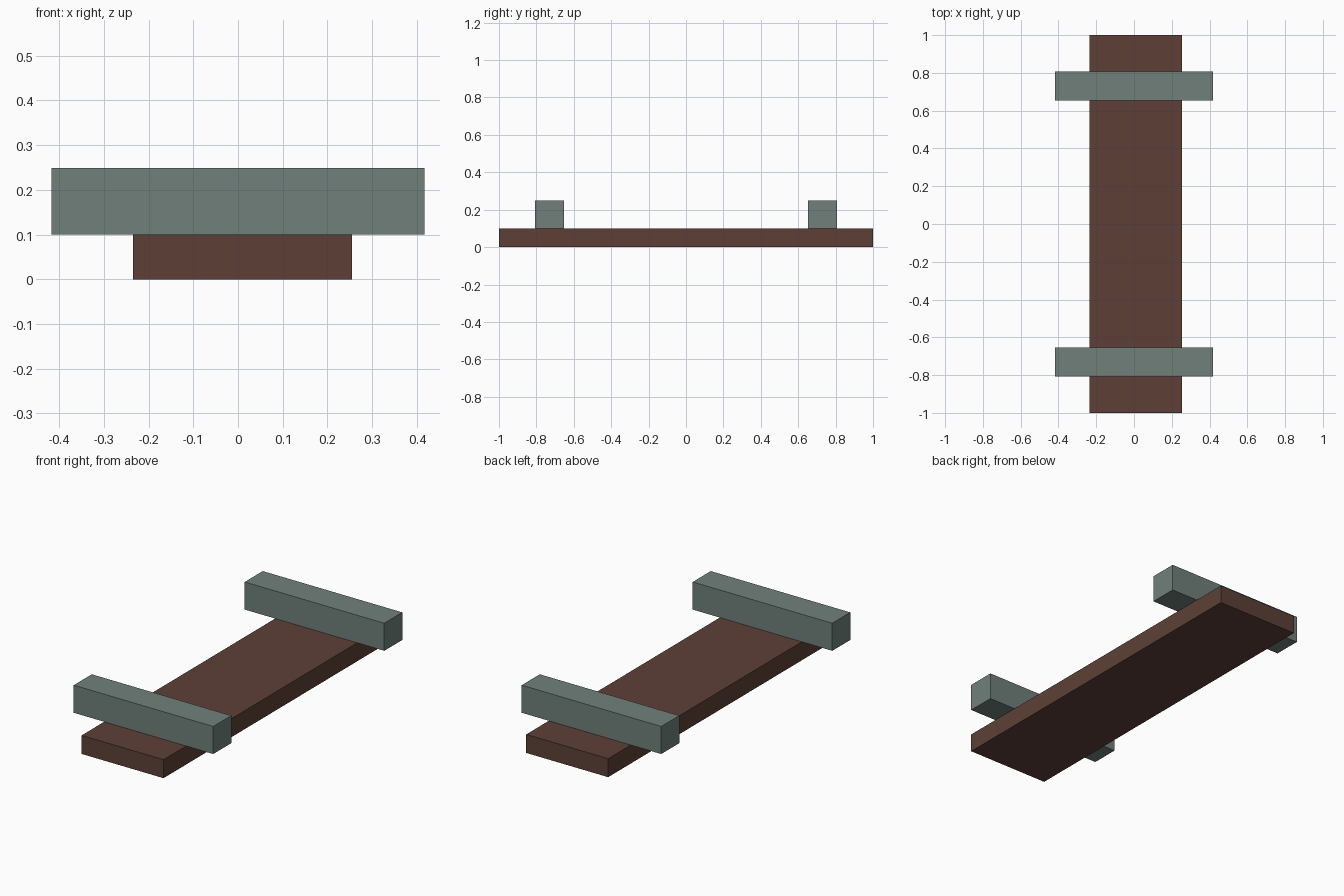
import bpy

if "Cube" in bpy.data.objects:
    bpy.data.objects.remove(bpy.data.objects["Cube"])


def material(name, rgb):
    mat = bpy.data.materials.new(name)
    mat.diffuse_color = (*rgb, 1.0)
    mat.use_nodes = True
    mat.node_tree.nodes["Principled BSDF"].inputs["Base Color"].default_value = mat.diffuse_color
    return mat


def box(name, low, high, mat):
    """Axis-aligned box between two corners."""
    bpy.ops.mesh.primitive_cube_add(
        size=1, location=[(a + b) / 2 for a, b in zip(low, high)])
    obj = bpy.context.object
    obj.name = name
    obj.scale = [b - a for a, b in zip(low, high)]
    bpy.ops.object.transform_apply(location=False, rotation=False, scale=True)
    obj.data.materials.append(mat)
    return obj


brown = material("dark brown wood", (0.109, 0.051, 0.038))
grey = material("grey green", (0.162, 0.216, 0.198))

# Long plank, set slightly off centre
box("plank", (-0.235, -1.0, 0.0), (0.255, 1.0, 0.1), brown)

# Two crossbars resting on the plank
for name, y in (("front_crossbar", -0.73), ("back_crossbar", 0.73)):
    box(name, (-0.417, y - 0.077, 0.1), (0.417, y + 0.077, 0.249), grey)
